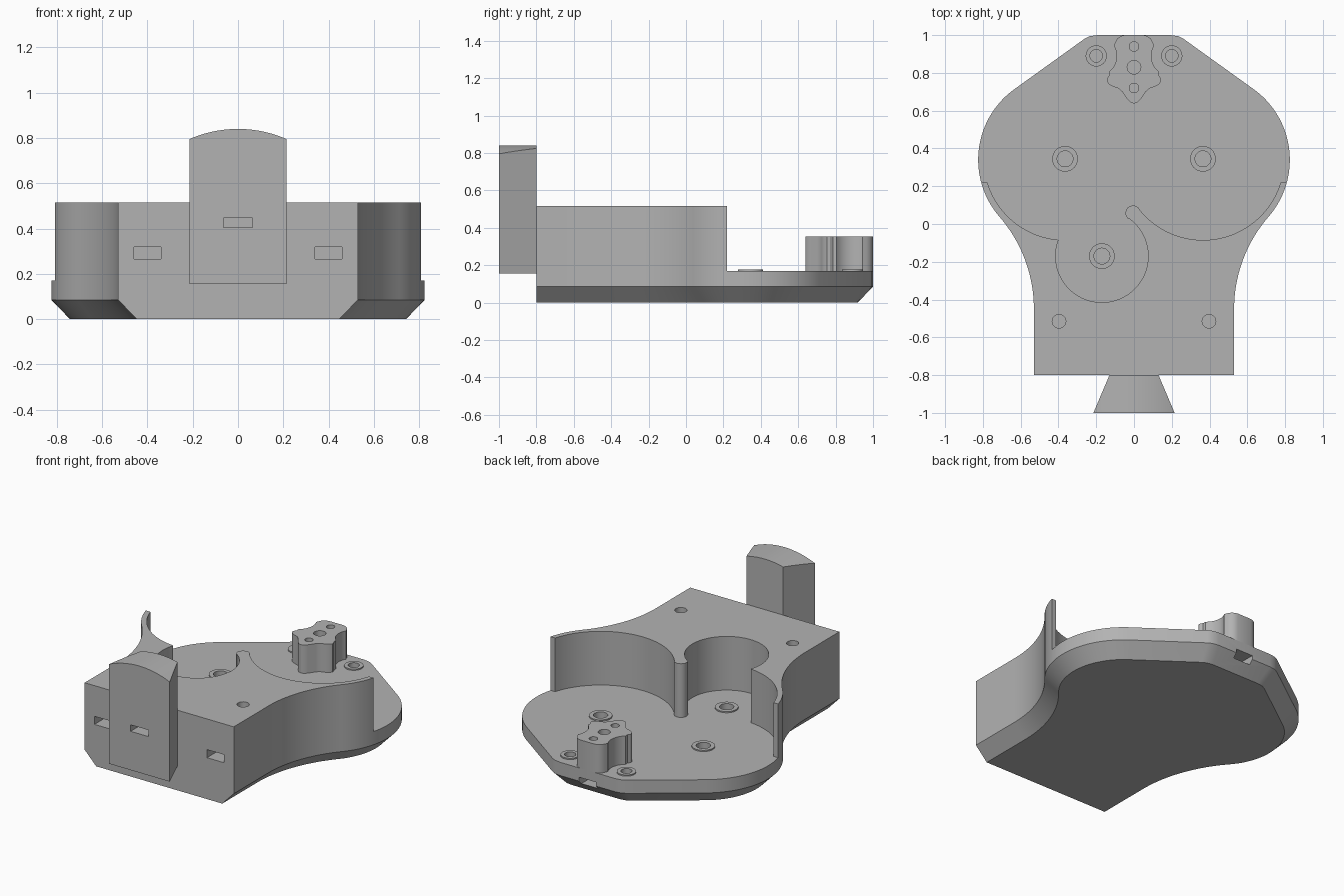
import bpy, bmesh
from math import sin, cos, radians, sqrt

old = bpy.data.objects.get("Cube")
if old:
    bpy.data.objects.remove(old, do_unlink=True)

grey = bpy.data.materials.new("plain grey")
grey.use_nodes = True
grey.diffuse_color = (0.45, 0.45, 0.45, 1)
grey.node_tree.nodes["Principled BSDF"].inputs["Base Color"].default_value = (0.45, 0.45, 0.45, 1)


def arc(cx, cy, r, a, b, n=24):
    """Points on an arc from angle a to angle b in degrees."""
    steps = [radians(a + (b - a) * i / n) for i in range(n + 1)]
    return [(cx + r * cos(t), cy + r * sin(t)) for t in steps]


def circle(cx, cy, r, n=32):
    return arc(cx, cy, r, 0, 360, n)[:-1]


def mirror(half):
    return half + [(-x, y) for x, y in reversed(half) if abs(x) > 1e-6]


def solid(name, layers, axis="Z"):
    """Stack equal-length outlines into a closed solid along Z or Y."""
    bm = bmesh.new()
    rings = []
    for pts, h in layers:
        rings.append([bm.verts.new((u, v, h) if axis == "Z" else (u, h, v)) for u, v in pts])
    for low, high in zip(rings, rings[1:]):
        for i in range(len(low)):
            j = (i + 1) % len(low)
            bm.faces.new((low[i], low[j], high[j], high[i]))
    bm.faces.new(rings[0])
    bm.faces.new(rings[-1])
    bmesh.ops.recalc_face_normals(bm, faces=bm.faces)
    mesh = bpy.data.meshes.new(name)
    bm.to_mesh(mesh)
    bm.free()
    ob = bpy.data.objects.new(name, mesh)
    bpy.context.collection.objects.link(ob)
    mesh.materials.append(grey)
    return ob


def select(ob):
    bpy.ops.object.select_all(action="DESELECT")
    ob.select_set(True)
    bpy.context.view_layer.objects.active = ob


def cut(ob, cutter, operation="DIFFERENCE"):
    mod = ob.modifiers.new("cut", "BOOLEAN")
    mod.operation, mod.solver, mod.object = operation, "EXACT", cutter
    select(ob)
    bpy.ops.object.modifier_apply(modifier=mod.name)
    bpy.data.objects.remove(cutter, do_unlink=True)


def drill(ob, x, y, r, bottom, top):
    cut(ob, solid("drill", [(circle(x, y, r), bottom), (circle(x, y, r), top)]))


def slot(ob, x, z, half_w, half_h, y0, y1):
    box = [(x - half_w, z - half_h), (x + half_w, z - half_h),
           (x + half_w, z + half_h), (x - half_w, z + half_h)]
    cut(ob, solid("slot", [(box, y0), (box, y1)], "Y"))


def body_outline(off):
    """Body plan, drawn in by off on every side but the front."""
    r, lean = 0.46 - off, 54.3
    nx, ny = cos(radians(lean)), sin(radians(lean))
    top = 1 - off
    corner = 0.365 + (r - ny * (top - 0.34)) / nx
    half = [(0.53 - off, -0.8)]
    half += arc(1.275, -0.45, 0.745 + off, 180, 139)
    half += arc(0.365, 0.34, r, -40, lean, 36)
    half += [(corner + 0.035 * ny, top - 0.035 * nx),
             (corner, top - 0.006), (corner - 0.04, top)]
    return mirror(half)


# Body block with a chamfered underside
full = body_outline(0)
body = solid("body", [(body_outline(0.082), 0), (full, 0.085), (full, 0.515)])

# Round pockets and open rear above the floor plate
pocket = [(1.2, 0.22)]
pocket += arc(0.365, 0.345, 0.43, -16.9, -142.2, 48)
pocket += arc(-0.005, 0.058, 0.04, 37, 230, 16)
pocket += arc(-0.17, -0.17, 0.245, 54, -200, 64)
pocket += arc(-0.365, 0.345, 0.43, -95.5, -163.1, 28)
pocket += [(-1.2, 0.22), (-1.2, 1.3), (1.2, 1.3)]
cut(body, solid("pocket", [(pocket, 0.17), (pocket, 0.7)]))

# Raised washers around the screw holes in the floor
screws = {"left_pocket": (0.365, 0.345, 0.068, 0.042),
          "right_pocket": (-0.365, 0.345, 0.068, 0.042),
          "front_pocket": (-0.17, -0.17, 0.068, 0.042),
          "left_rear": (0.2, 0.89, 0.056, 0.033),
          "right_rear": (-0.2, 0.89, 0.056, 0.033)}
washers = []
for name, (x, y, outer, inner) in screws.items():
    drill(body, x, y, inner, 0.05, 0.3)
    ring = circle(x, y, outer)
    washer = solid(name + "_washer", [(ring, 0.17), (ring, 0.178)])
    drill(washer, x, y, inner, 0.1, 0.3)
    washers.append(washer)

# Vertical holes and front slots of the body
for side in (-1, 1):
    drill(body, side * 0.397, -0.515, 0.036, 0.2, 0.7)
    slot(body, side * 0.4, 0.292, 0.06, 0.026, -0.9, -0.6)
slot(body, 0, 0.425, 0.063, 0.021, -0.9, -0.6)
slot(body, 0, 0.085, 0.06, 0.025, 0.85, 1.1)

# Flared front tongue with an arched top
plan = [(-0.215, -1), (0.215, -1), (0.13, -0.8), (-0.13, -0.8)]
tongue = solid("front_tongue", [(plan, 0.155), (plan, 1)])
arch = [(-0.3, 0)] + arc(0, 0.304, 0.536, 130, 50, 40) + [(0.3, 0)]
cut(tongue, solid("arch", [(arch, -1.2), (arch, -0.6)], "Y"), "INTERSECT")
slot(tongue, 0, 0.425, 0.063, 0.021, -1.1, -0.7)

# Waisted rear post with three holes
half = [(0, 0.638), (0.018, 0.643), (0.035, 0.66), (0.062, 0.7), (0.08, 0.717),
        (0.105, 0.725), (0.13, 0.737), (0.143, 0.753), (0.143, 0.77), (0.133, 0.785)]
half += arc(0.2, 0.89, 0.108, 232, 150, 14)
half += [(0.098, 0.965), (0.088, 0.982), (0.07, 0.995), (0.05, 1)]
plan = mirror(half)
post = solid("rear_post", [(plan, 0.17), (plan, 0.352)])
for y, r in ((0.72, 0.025), (0.83, 0.036), (0.94, 0.025)):
    drill(post, 0, y, r, 0.1, 0.5)

# Smooth curved walls, crisp edges
for ob in [body, tongue, post] + washers:
    select(ob)
    bpy.ops.object.shade_smooth_by_angle(angle=radians(30))
